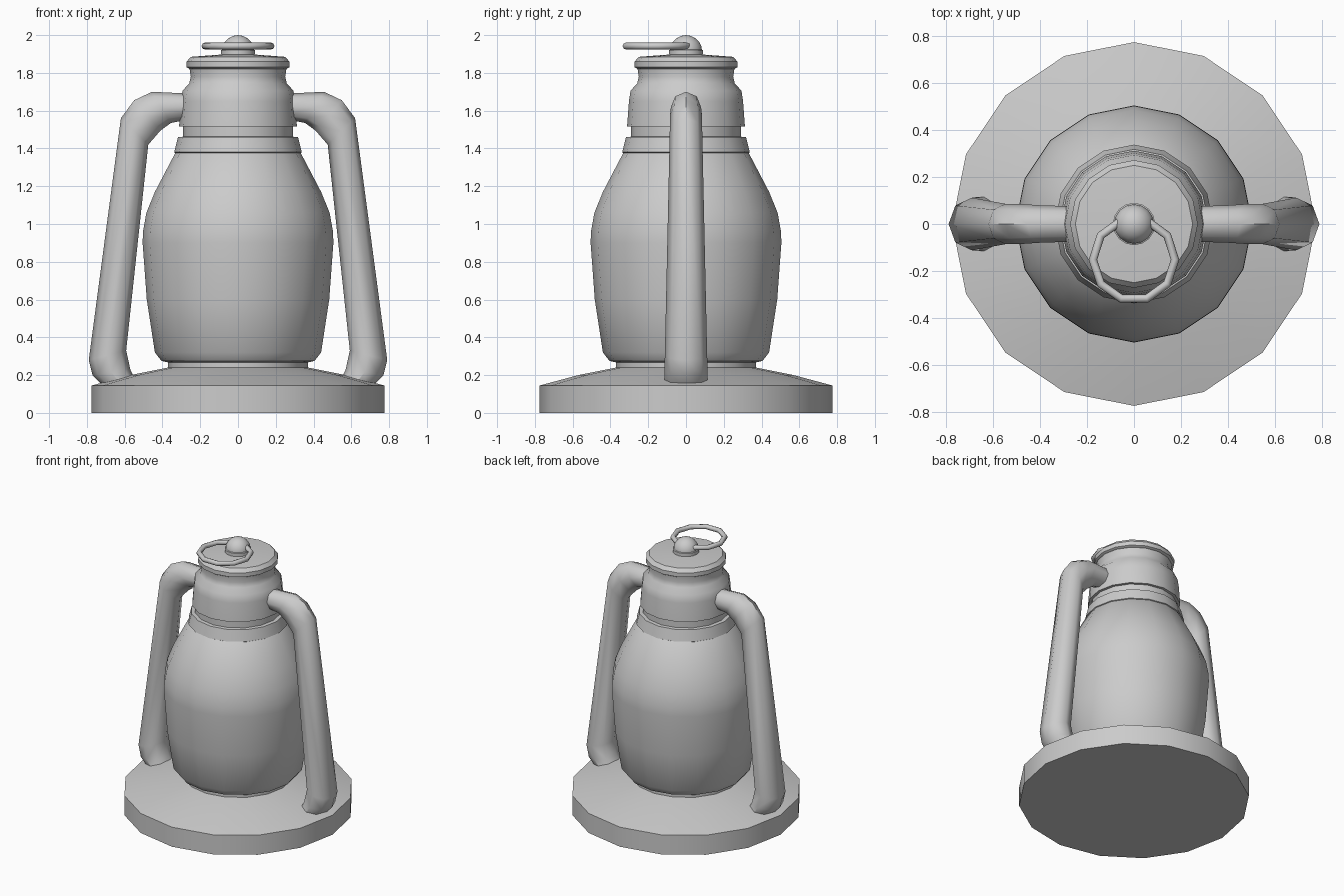
import bpy
import bmesh
from math import sin, cos, pi, radians

if "Cube" in bpy.data.objects:
    bpy.data.objects.remove(bpy.data.objects["Cube"])


def finish(name, bm, angle=50):
    bmesh.ops.recalc_face_normals(bm, faces=bm.faces[:])
    mesh = bpy.data.meshes.new(name)
    bm.to_mesh(mesh)
    bm.free()
    obj = bpy.data.objects.new(name, mesh)
    bpy.context.collection.objects.link(obj)
    bpy.ops.object.select_all(action='DESELECT')
    obj.select_set(True)
    bpy.context.view_layer.objects.active = obj
    bpy.ops.object.shade_smooth_by_angle(angle=radians(angle))
    return obj


def skin(bm, rings, closed=False):
    # bridge successive vertex loops, capping open ends
    n = len(rings[0])
    pairs = list(zip(rings, rings[1:]))
    if closed:
        pairs.append((rings[-1], rings[0]))
    else:
        bm.faces.new(rings[0])
        bm.faces.new(rings[-1])
    for a, b in pairs:
        for i in range(n):
            j = (i + 1) % n
            bm.faces.new((a[i], a[j], b[j], b[i]))


def lathe(name, profile, sides=16, angle=35):
    bm = bmesh.new()
    rings = [[bm.verts.new((r * cos(2 * pi * i / sides), r * sin(2 * pi * i / sides), z))
              for i in range(sides)] for r, z in profile]
    skin(bm, rings)
    return finish(name, bm, angle)


# wide fuel tank base with a short neck
lathe("base", [(0.775, 0), (0.775, 0.145), (0.57, 0.20), (0.37, 0.24), (0.37, 0.29)])

# bulging globe
lathe("globe", [(0.36, 0.265), (0.405, 0.275), (0.44, 0.32), (0.483, 0.60), (0.505, 0.90),
                (0.503, 0.96), (0.485, 1.06), (0.44, 1.17), (0.33, 1.38), (0.30, 1.40)])

# collar above the globe
lathe("collar", [(0.32, 1.37), (0.338, 1.38), (0.318, 1.46), (0.292, 1.462), (0.292, 1.53)])

# chimney hood with waist
lathe("hood", [(0.29, 1.515), (0.312, 1.515), (0.302, 1.65), (0.294, 1.705),
               (0.258, 1.745), (0.25, 1.78), (0.258, 1.83)])

# lid disc
lathe("lid", [(0.255, 1.82), (0.272, 1.83), (0.272, 1.86), (0.25, 1.885), (0.09, 1.897)])

# knob and its seat
lathe("knob_seat", [(0.09, 1.88), (0.09, 1.92), (0.07, 1.93)])
bm = bmesh.new()
bmesh.ops.create_uvsphere(bm, u_segments=16, v_segments=10, radius=0.085)
bmesh.ops.translate(bm, verts=bm.verts[:], vec=(0, 0, 1.915))
finish("knob", bm)

# ten-sided carrying ring lying forward from the knob
bm = bmesh.new()
rings = []
for k in range(10):
    a = 2 * pi * (k + 0.5) / 10 + pi / 2
    ring = []
    for m in range(8):
        t = 2 * pi * m / 8
        r = 0.175 + 0.018 * cos(t)
        ring.append(bm.verts.new((r * cos(a), -0.152 + r * sin(a), 1.942 + 0.018 * sin(t))))
    rings.append(ring)
skin(bm, rings, closed=True)
finish("carry_ring", bm)

# side tubes: outer x, z, inner x, z, half width in y
sections = [(0.25, 1.69, 0.25, 1.555, 0.075),
            (0.455, 1.70, 0.355, 1.535, 0.08),
            (0.55, 1.655, 0.41, 1.495, 0.085),
            (0.62, 1.56, 0.475, 1.42, 0.086),
            (0.79, 0.28, 0.592, 0.33, 0.112),
            (0.77, 0.20, 0.57, 0.23, 0.115),
            (0.70, 0.13, 0.54, 0.17, 0.115)]
for side, label in ((-1, "left"), (1, "right")):
    bm = bmesh.new()
    rings = []
    for xo, zo, xi, zi, w in sections:
        ring = []
        for i in range(8):
            t = 2 * pi * i / 8
            c = cos(t) / 2
            x = (xo + xi) / 2 + (xo - xi) * c
            z = (zo + zi) / 2 + (zo - zi) * c
            ring.append(bm.verts.new((side * x, w * sin(t), z)))
        rings.append(ring)
    skin(bm, rings)
    finish("side_tube_" + label, bm)
